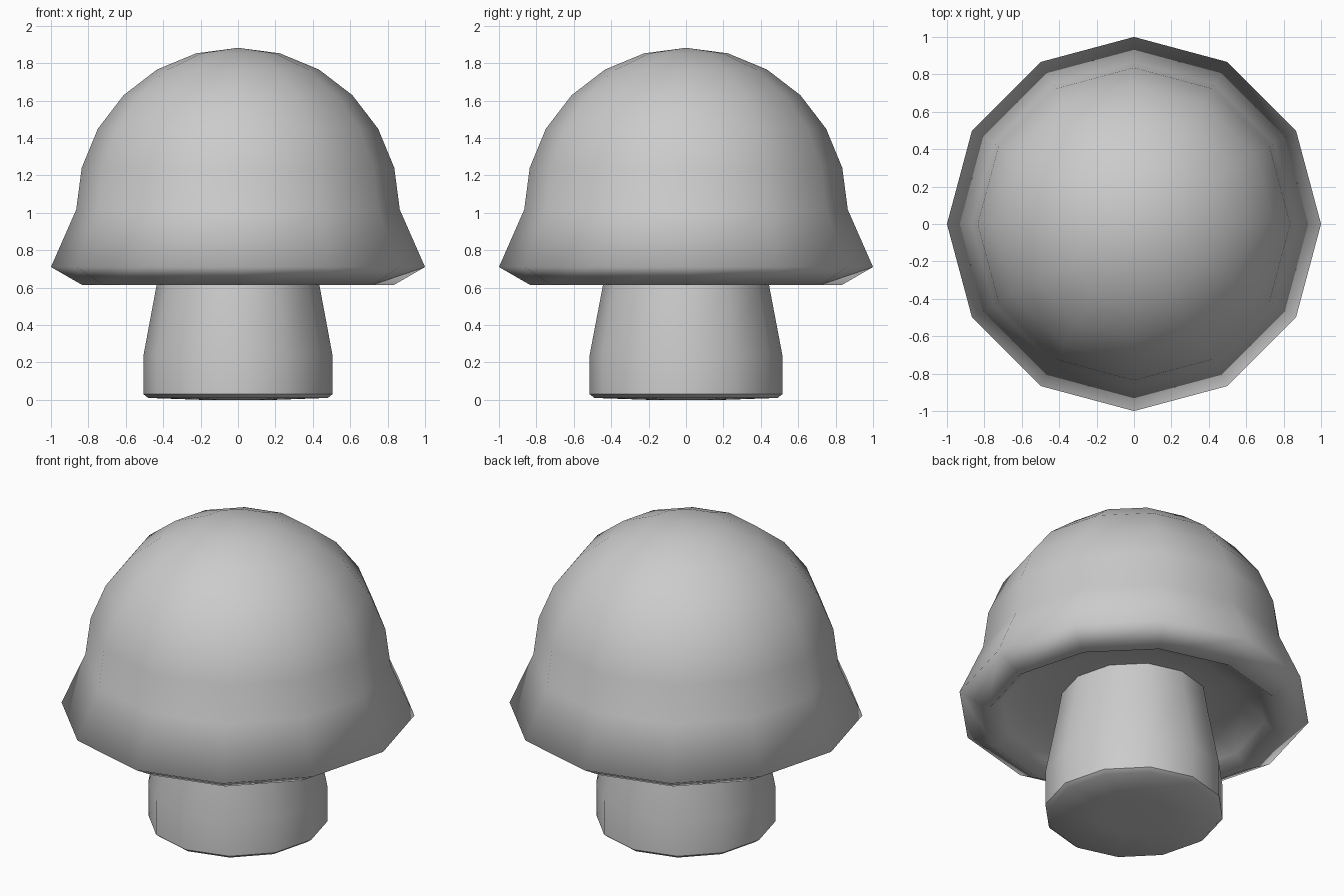
import bpy, bmesh
from math import sin, cos, pi, radians

if "Cube" in bpy.data.objects:
    bpy.data.objects.remove(bpy.data.objects["Cube"])

SIDES = 12


def lathe(name, profile, sx=1.0, sy=1.0, sharp=None):
    """Spin (radius, z) points round z; radius 0 gives a single pole vertex."""
    bm = bmesh.new()
    rings = []
    for r, z in profile:
        if r == 0:
            rings.append([bm.verts.new((0, 0, z))] * SIDES)
        else:
            rings.append([bm.verts.new((r * sx * cos(2 * pi * i / SIDES),
                                        r * sy * sin(2 * pi * i / SIDES), z))
                          for i in range(SIDES)])
    for a, b in zip(rings, rings[1:]):
        for i in range(SIDES):
            j = (i + 1) % SIDES
            loop = list(dict.fromkeys([a[i], a[j], b[j], b[i]]))
            bm.faces.new(loop)
    bmesh.ops.recalc_face_normals(bm, faces=bm.faces)
    mesh = bpy.data.meshes.new(name)
    bm.to_mesh(mesh)
    bm.free()
    obj = bpy.data.objects.new(name, mesh)
    bpy.context.collection.objects.link(obj)
    mesh.shade_smooth()
    if sharp:
        mesh.set_sharp_from_angle(angle=radians(sharp))
    return obj


# Cap: hollow underside, flared lip, then a half-sphere dome
R, CZ = 0.865, 1.017
underside = [(0, 0.76), (0.42, 0.76), (0.60, 0.74), (0.75, 0.69),
             (0.835, 0.615), (1.0, 0.71)]
dome = [(R * cos(radians(a)), CZ + R * sin(radians(a))) for a in range(0, 90, 15)]
lathe("mushroom_cap", underside + dome + [(0, CZ + R)])

# Stem: straight foot with a small bottom bevel, tapering up into the cap
lathe("mushroom_stem",
      [(0, 0), (0.20, 0.0), (0.48, 0.01), (0.505, 0.03), (0.505, 0.24),
       (0.435, 0.615), (0.41, 0.77)],
      sx=1.0, sy=1.02, sharp=50)
